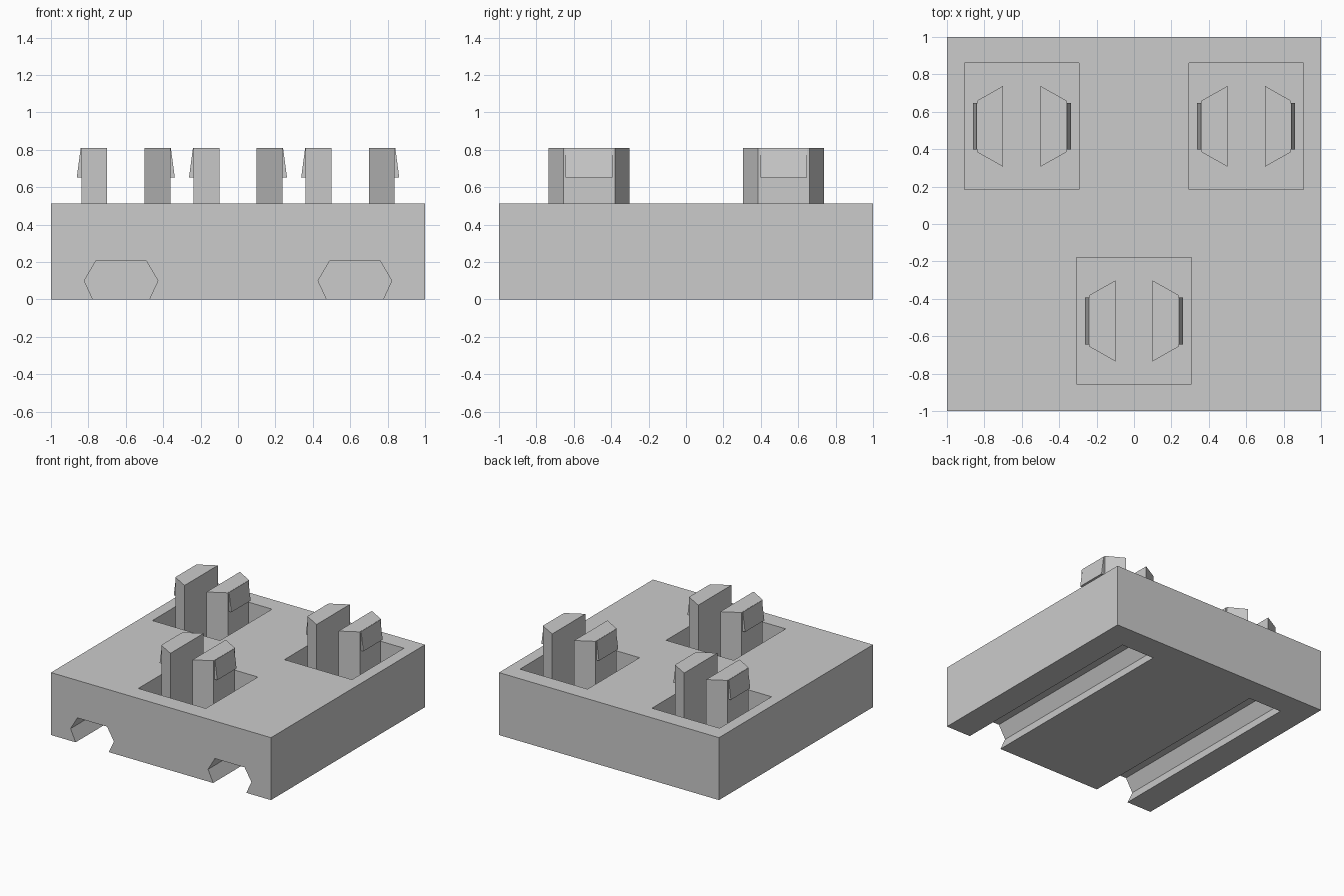
import bpy
import bmesh
from mathutils import Vector

if "Cube" in bpy.data.objects:
    bpy.data.objects.remove(bpy.data.objects["Cube"])

# Main sizes
BLOCK_TOP, POCKET_FLOOR, CLIP_TOP, HOOK_BASE = 0.513, 0.25, 0.81, 0.652
CLIP_CENTRES = [(-0.6, 0.522), (0.6, 0.522), (0, -0.518)]

grey = bpy.data.materials.new("plain grey")
grey.use_nodes = True
colour = (0.6, 0.6, 0.6, 1)
grey.diffuse_color = colour
grey.node_tree.nodes["Principled BSDF"].inputs["Base Color"].default_value = colour


def prism(name, outline, sweep):
    """Sweep a closed 3D outline along a vector into a flat-faced solid."""
    bm = bmesh.new()
    face = bm.faces.new([bm.verts.new(p) for p in outline])
    swept = bmesh.ops.extrude_face_region(bm, geom=[face])["geom"]
    moved = [v for v in swept if isinstance(v, bmesh.types.BMVert)]
    bmesh.ops.translate(bm, verts=moved, vec=Vector(sweep))
    bmesh.ops.recalc_face_normals(bm, faces=bm.faces)
    mesh = bpy.data.meshes.new(name)
    bm.to_mesh(mesh)
    bm.free()
    mesh.materials.append(grey)
    obj = bpy.data.objects.new(name, mesh)
    bpy.context.collection.objects.link(obj)
    return obj


def box(name, cx, cy, hx, hy, z0, z1):
    corners = [(cx + sx * hx, cy + sy * hy, z0)
               for sx, sy in ((-1, -1), (1, -1), (1, 1), (-1, 1))]
    return prism(name, corners, (0, 0, z1 - z0))


def cut(target, cutter):
    mod = target.modifiers.new("cut", 'BOOLEAN')
    mod.operation = 'DIFFERENCE'
    mod.solver = 'EXACT'
    mod.object = cutter
    bpy.context.view_layer.objects.active = target
    bpy.ops.object.modifier_apply(modifier=mod.name)
    bpy.data.objects.remove(cutter)


# Base block
base = box("base_block", 0, 0, 1, 1, 0, BLOCK_TOP)

# Hexagonal mounting channels, open at the front and underneath
half = [(0.146, -0.01), (0.197, 0.1), (0.135, 0.205)]
profile = half + [(-x, z) for x, z in reversed(half)]
for cx in (-0.625, 0.625):
    outline = [(cx + x, -1.1, z) for x, z in profile]
    cut(base, prism("channel_cutter", outline, (0, 1.89, 0)))

# Clip pockets in the top
for cx, cy in CLIP_CENTRES:
    cut(base, box("pocket_cutter", cx, cy, 0.307, 0.338, POCKET_FLOOR, 1))

# Pairs of spring clips, each a tapered post with an outward hook
for cx, cy in CLIP_CENTRES:
    for side in (-1, 1):
        label = "left" if side > 0 else "right"
        post = [(0.1, -0.216), (0.238, -0.138), (0.238, 0.138), (0.1, 0.216)]
        prism(label + "_clip_post",
              [(cx + side * x, cy + y, POCKET_FLOOR) for x, y in post],
              (0, 0, CLIP_TOP - POCKET_FLOOR))
        hook = [(0.235, HOOK_BASE), (0.262, HOOK_BASE),
                (0.241, CLIP_TOP - 0.001), (0.235, CLIP_TOP - 0.001)]
        prism(label + "_clip_hook",
              [(cx + side * x, cy - 0.125, z) for x, z in hook],
              (0, 0.25, 0))
